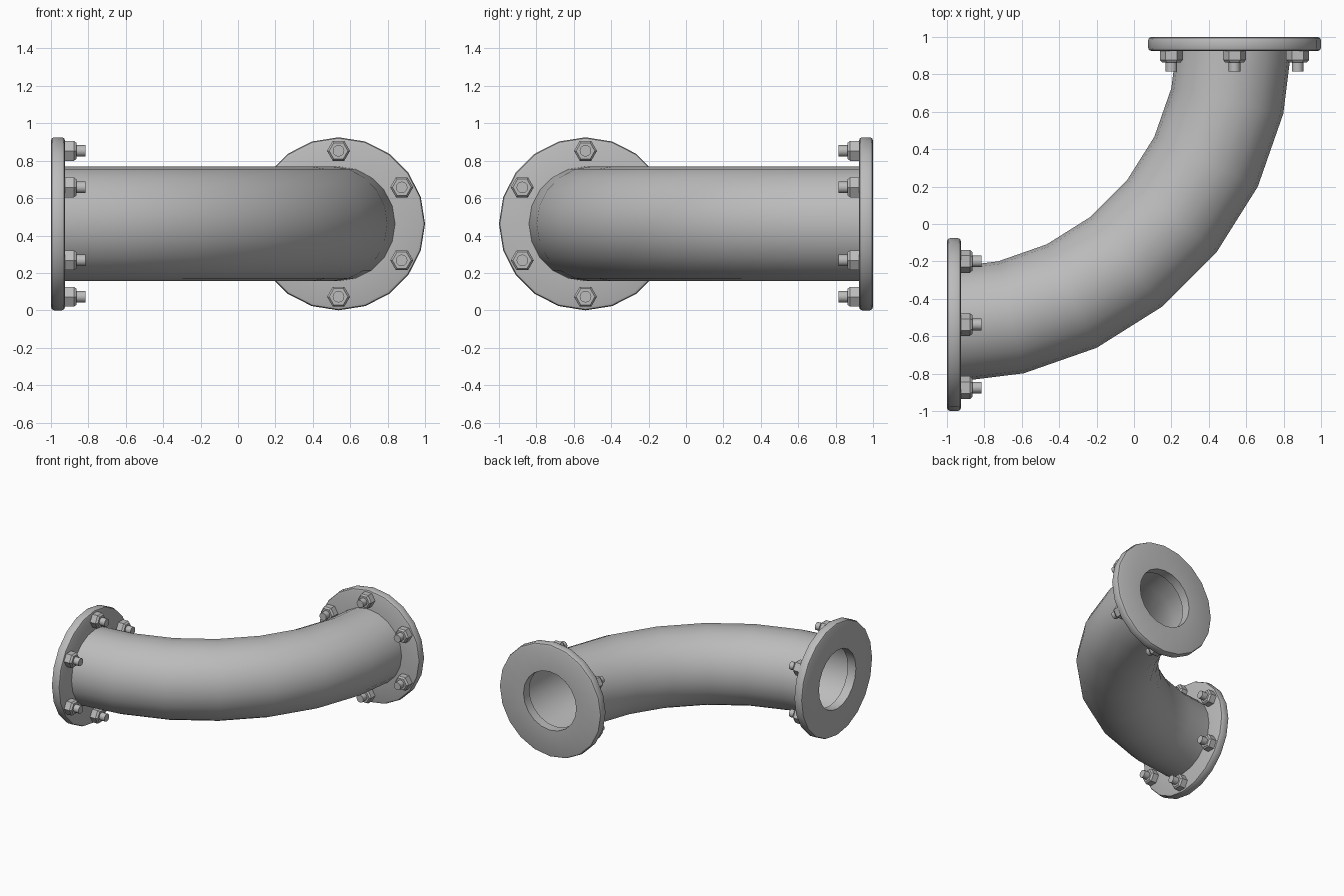
import bpy
import bmesh
from math import sin, cos, pi, radians
from mathutils import Matrix, Vector

if "Cube" in bpy.data.objects:
    bpy.data.objects.remove(bpy.data.objects["Cube"], do_unlink=True)

FLANGE_R = 0.4625      # flange radius, also the height of the pipe axis
THICK = 0.075          # flange thickness
BEND_R = 1.5375        # bend radius around the corner (-1, 1)
PIPE_R = 0.307
BEND_STEPS = 7

grey = bpy.data.materials.new("Plain Grey")
grey.use_nodes = True
grey.diffuse_color = (0.5, 0.5, 0.5, 1)
grey.node_tree.nodes["Principled BSDF"].inputs["Base Color"].default_value = (0.5, 0.5, 0.5, 1)


def lathe(name, profile, sides, place):
    """Revolve a closed (radius, z) profile and move each point with place."""
    bm = bmesh.new()
    rings = []
    for i in range(sides):
        a = 2 * pi * i / sides
        rings.append([bm.verts.new((r * cos(a), r * sin(a), z)) for r, z in profile])
    n = len(profile)
    for i in range(sides):
        here, after = rings[i], rings[(i + 1) % sides]
        for j in range(n):
            k = (j + 1) % n
            if profile[j][0] or profile[k][0]:
                bm.faces.new((here[j], after[j], after[k], here[k]))
    bmesh.ops.remove_doubles(bm, verts=bm.verts, dist=1e-5)
    for v in bm.verts:
        v.co = place(v.co)
    bmesh.ops.recalc_face_normals(bm, faces=bm.faces)
    mesh = bpy.data.meshes.new(name)
    bm.to_mesh(mesh)
    bm.free()
    mesh.materials.append(grey)
    ob = bpy.data.objects.new(name, mesh)
    bpy.context.collection.objects.link(ob)
    bpy.ops.object.select_all(action="DESELECT")
    ob.select_set(True)
    bpy.context.view_layer.objects.active = ob
    bpy.ops.object.shade_smooth_by_angle(angle=radians(35))
    return ob


# Curved pipe: a straight tube whose length is wrapped around the bend
def wrap(co):
    a = co.z * pi / 2 / BEND_STEPS
    r = BEND_R + co.x
    return Vector((-1 + sin(a) * r, 1 - cos(a) * r, FLANGE_R + co.y))


steps = range(BEND_STEPS + 1)
# stop the ends just inside the outer flange faces
along = [min(max(i, 0.1), BEND_STEPS - 0.1) for i in steps]
tube = [(PIPE_R, t) for t in along] + [(PIPE_R - 0.01, t) for t in reversed(along)]
lathe("curved_pipe", tube, 20, wrap)

# Flange cross-section with rounded rims and a bore
soft, mid = 0.018, 0.005
flange = [
    (0.24, 0), (FLANGE_R - soft, 0), (FLANGE_R - mid, mid), (FLANGE_R, soft),
    (FLANGE_R, THICK - soft), (FLANGE_R - mid, THICK - mid),
    (FLANGE_R - soft, THICK), (0.24, THICK),
]
nut = [(0, 0), (0.0615, 0), (0.0615, 0.048), (0.05, 0.062), (0, 0.062)]
stud = [(0, 0), (0.031, 0), (0.031, 0.11), (0, 0.11)]


def frame(origin, x, y, z):
    return Matrix.Translation(origin) @ Matrix((x, y, z)).transposed().to_4x4()


ends = {
    "right": frame((-1, 1 - BEND_R, FLANGE_R), (0, 1, 0), (0, 0, 1), (1, 0, 0)),
    "back": frame((BEND_R - 1, 1, FLANGE_R), (1, 0, 0), (0, 0, 1), (0, -1, 0)),
}

# Both flanges, each with a ring of six nuts and studs
for side, m in ends.items():
    lathe(side + "_flange", flange, 20, lambda co: m @ co)
    for i in range(6):
        a = radians(30 + 60 * i)
        seat = m @ Matrix.Translation((0.39 * cos(a), 0.39 * sin(a), THICK - 0.001))
        lathe(f"{side}_nut_{i + 1}", nut, 6, lambda co: seat @ co)
        lathe(f"{side}_stud_{i + 1}", stud, 12, lambda co: seat @ co)
